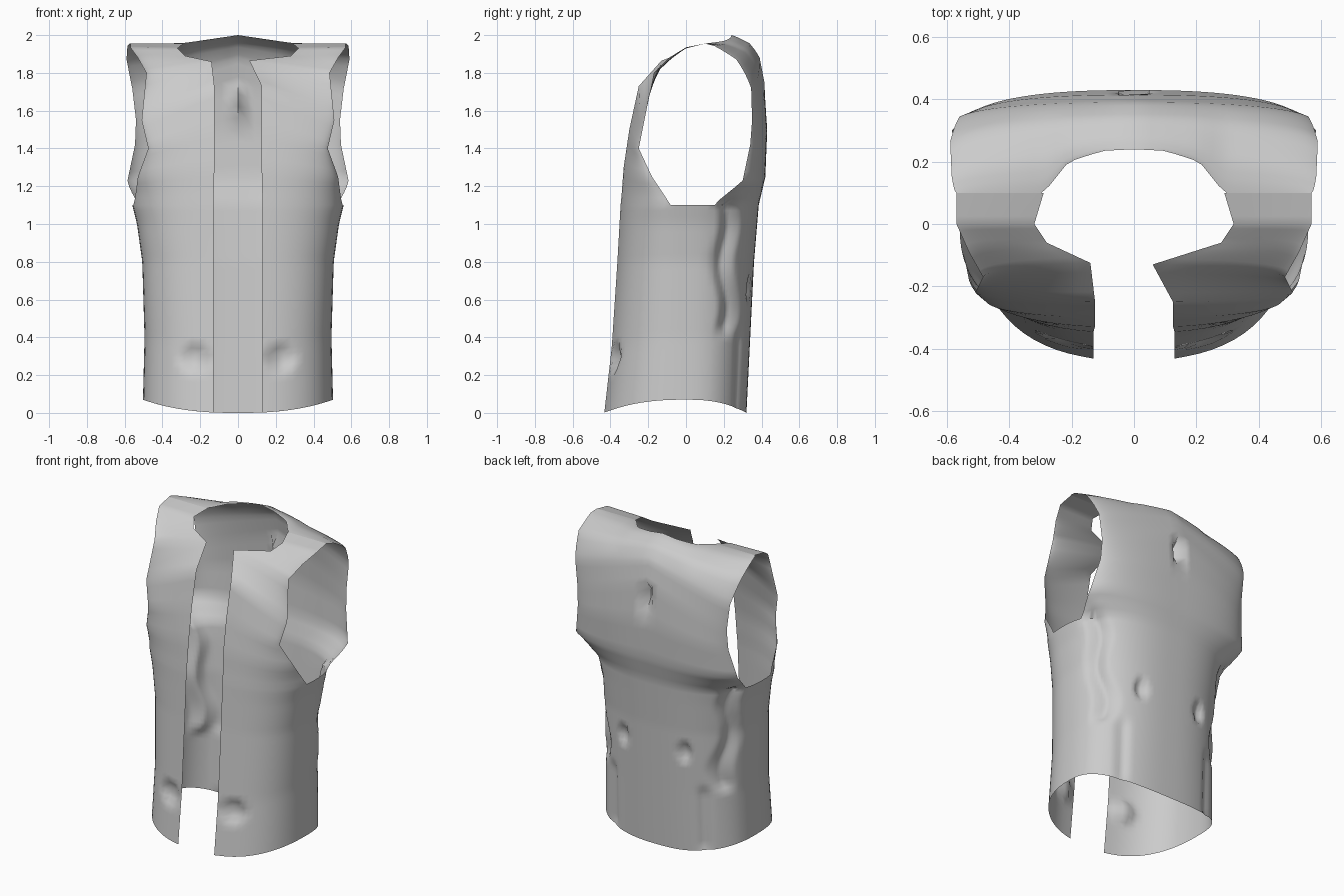
import bpy, bmesh, math

if "Cube" in bpy.data.objects:
    bpy.data.objects.remove(bpy.data.objects["Cube"])

N = 2.5                       # roundness of the torso cross-section
ZA = 1.1                      # height of the armhole bottom
NF, NS, NB = 14, 5, 26        # columns: front, under the arm, back
ROWS = 36


def interp(table, t):
    """Piecewise linear lookup of (key, value) pairs."""
    for (a, p), (b, q) in zip(table, table[1:]):
        if t <= b:
            return p + (q - p) * max(0, (t - a) / (b - a))
    return table[-1][1]


def along(pts, t):
    """Point at fraction t of a polyline with equal parameter steps."""
    u = t * (len(pts) - 1)
    i = min(int(u), len(pts) - 2)
    return [a + (b - a) * (u - i) for a, b in zip(pts[i], pts[i + 1])]


WIDTH = [(0, .505), (.4, .495), (.8, .507), (1, .535), (1.1, .56)]
FRONT = [(0, .437), (.35, .397), (.8, .367), (1.1, .35)]
BACK = [(0, .32), (.8, .36), (1.1, .385)]


def ring(a, z):
    w, c = interp(WIDTH, z), math.cos(a)
    x = w * abs(math.sin(a)) ** (2 / N)
    d = interp(FRONT, z) if c > 0 else interp(BACK, z)
    return [x, -math.copysign(d * abs(c) ** (2 / N), c), z]


# column angles from the front opening round to the centre back
A0 = math.asin((.13 / .56) ** (N / 2))
AF, AS = math.radians(80.7), math.radians(108)
angles = [A0 + (AF - A0) * i / NF for i in range(NF)]
angles += [AF + (AS - AF) * i / NS for i in range(NS)]
angles += [AS + (math.pi - AS) * i / NB for i in range(NB + 1)]

# edges of the panels above the armhole bottom
FRONT_IN = [(.13, -.345, 1.1), (.125, -.33, 1.3), (.125, -.30, 1.5), (.125, -.25, 1.73),
            (.14, -.125, 1.86), (.28, -.06, 1.89), (.32, 0, 1.93), (.29, .1, 1.955)]
FRONT_OUT = [(.55, -.08, 1.1), (.53, -.18, 1.25), (.475, -.25, 1.4), (.51, -.22, 1.55),
             (.485, -.17, 1.8), (.53, -.09, 1.88), (.57, 0, 1.935), (.57, .1, 1.955)]
BACK_OUT = [(.55, .15, 1.1), (.585, .30, 1.23), (.545, .34, 1.42), (.54, .35, 1.55),
            (.56, .345, 1.72), (.59, .29, 1.86), (.585, .2, 1.93), (.57, .1, 1.955)]
BACK_MID = [(0, .385, 1.1), (0, .42, 1.25), (0, .43, 1.5), (0, .415, 1.75),
            (0, .39, 1.88), (0, .35, 1.95), (0, .30, 1.98), (0, .24, 2.0)]
NECK = [(0, .24), (.1, .235), (.21, .2), (.25, .15), (.29, .1), (.6, .1)]
NECK_Z = [(0, 2.0), (.1, 1.985), (.29, 1.955), (.6, 1.955)]

# dents: x, z, half width, half height, depth, side (-1 front, 1 back)
DENTS = [(.225, .29, .085, .08, .035, -1), (0, 1.64, .045, .1, .06, 1),
         (.22, .66, .05, .07, .03, 1)]


def detail(p):
    x, y, z = p
    # sunken seam between side and back panel, and a short fold near the hem
    if y > 0:
        g = 0
        if .4 < z < 1.2:
            edge = .21 + .02 * math.sin(z * 14)
            g = .035 * max(0, 1 - abs(y - edge) / .06) * min(1, (z - .4) / .06, (1.2 - z) / .1)
        if z < .45:
            g += .02 * max(0, 1 - abs(x - .33) / .05) * min(1, z / .05, (.45 - z) / .05)
        r = max(math.hypot(x, y), .01)
        x, y = x * (1 - g / r), y * (1 - g / r)
    for dx, dz, rx, rz, depth, side in DENTS:
        if y * side > .2:
            d = abs(x - dx) / rx + .5 * abs(z - dz) / rz
            d = max(d, abs(z - dz) / rz)
            y -= side * depth * min(1, max(0, 1 - d) * 2)
    return x, y, z


bm = bmesh.new()


def add_grid(rows, s):
    grid = [[bm.verts.new((s * x, y, z)) for x, y, z in map(detail, r)] for r in rows]
    for a, b in zip(grid, grid[1:]):
        for i in range(len(a) - 1):
            f = [a[i], a[i + 1], b[i + 1], b[i]]
            bm.faces.new(f if s > 0 else f[::-1])


def panel(base, inner, outer, base_first_inner, top=None, n=28):
    """Rows rising from the ring row `base`, stretched between two edge curves."""
    p, q = base[0], base[-1]
    fr = [((b[0] - p[0]) / (q[0] - p[0]), (b[1] - p[1]) / (q[1] - p[1])) for b in base]
    rows = [base]
    for k in range(1, n + 1):
        t = k / n
        a, b = along(inner, t), along(outer, t)
        if not base_first_inner:
            a, b = b, a
        row = []
        for fx, fy in fr:
            x = a[0] + (b[0] - a[0]) * fx
            y = a[1] + (b[1] - a[1]) * fy
            z = a[2] + (b[2] - a[2]) * fx
            if top:
                w = max(0, (t - .62) / .38) ** 1.5
                y += w * (interp(NECK, x) - y)
                z += w * (interp(NECK_Z, x) - z)
            row.append((x, y, z))
        rows.append(row)
    return rows


for s in (1, -1):
    # torso below the armholes
    body = []
    for k in range(ROWS + 1):
        row = []
        for a in angles:
            hem = .07 * math.sin(a) ** 2
            z = hem + (ZA - hem) * k / ROWS
            p = ring(a, z)
            if a == angles[0]:
                p[0] = .13
            if a == angles[-1]:
                p[0] = 0
            row.append(p)
        body.append(row)
    add_grid(body, s)
    # front panel up to the shoulder; one lapel corner hangs further in
    inner = list(FRONT_IN)
    if s > 0:
        inner[4] = (.06, -.13, 1.865)
    add_grid(panel(body[-1][:NF + 1], inner, FRONT_OUT, True), s)
    # back panel up to the shoulder and collar
    add_grid(panel(body[-1][NF + NS:], BACK_MID, BACK_OUT, False, top=True), s)

bmesh.ops.remove_doubles(bm, verts=bm.verts, dist=.001)
bmesh.ops.recalc_face_normals(bm, faces=bm.faces)
me = bpy.data.meshes.new("vest")
bm.to_mesh(me)
bm.free()
vest = bpy.data.objects.new("vest", me)
bpy.context.collection.objects.link(vest)
bpy.context.view_layer.objects.active = vest
vest.select_set(True)
bpy.ops.object.shade_smooth_by_angle(angle=math.radians(50))
